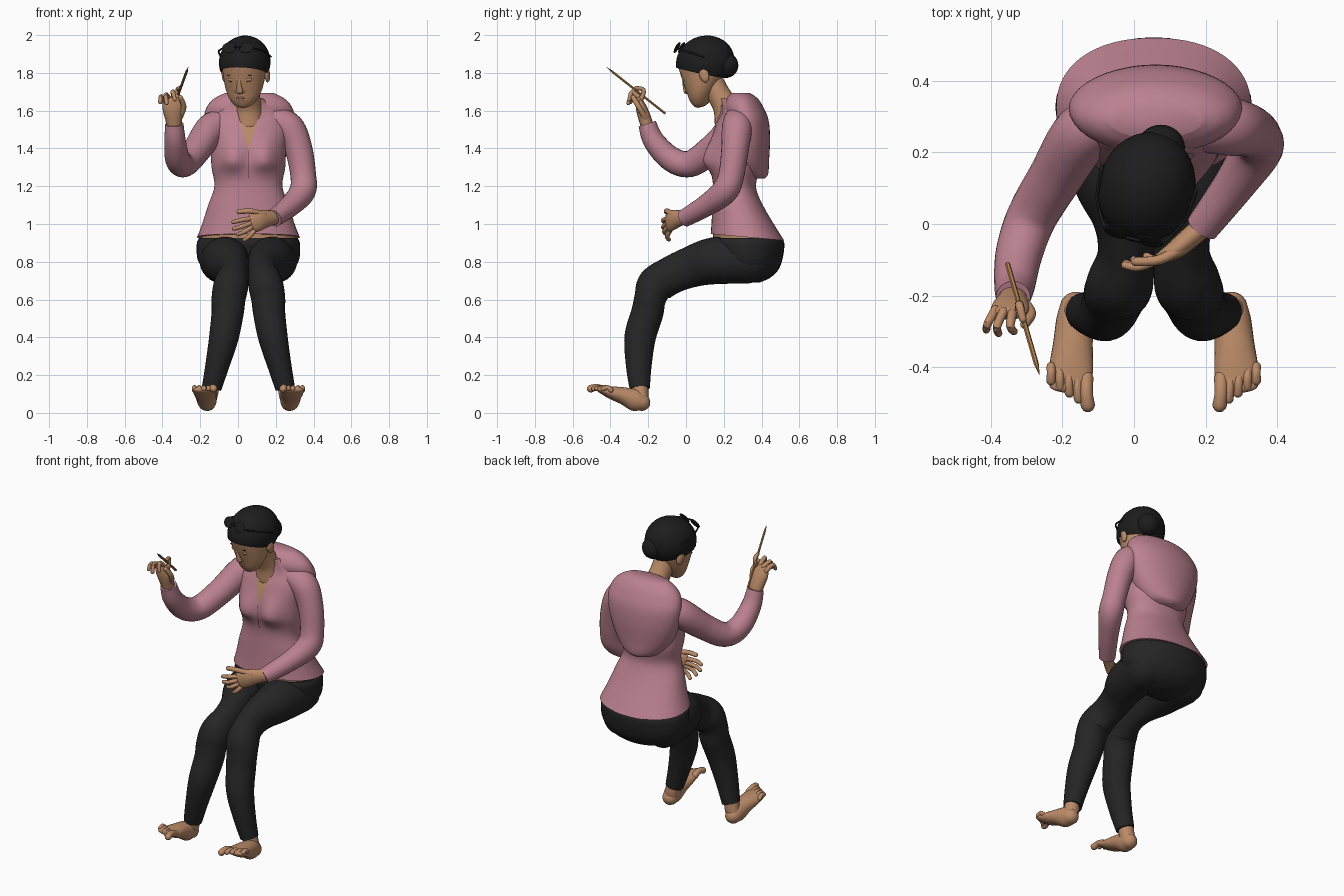
import bpy, bmesh, math
from mathutils import Vector, Matrix
from mathutils.bvhtree import BVHTree

if "Cube" in bpy.data.objects:
    bpy.data.objects.remove(bpy.data.objects["Cube"])

X, Z = Vector((1, 0, 0)), Vector((0, 0, 1))
HEM = Vector((0, .09, 1))  # the shirt hem dips at the back
MID = 0.055  # centre plane of the body
made = []


def material(name, rgb):
    m = bpy.data.materials.new(name)
    m.use_nodes = True
    m.diffuse_color = (*rgb, 1)
    m.node_tree.nodes["Principled BSDF"].inputs["Base Color"].default_value = (*rgb, 1)
    return m


PINK = material("dusty pink cloth", (0.50, 0.22, 0.28))
SEAM = material("dark pink seam", (0.25, 0.10, 0.13))
SKIN = material("skin", (0.50, 0.26, 0.14))
LIPS = material("lips", (0.42, 0.20, 0.13))
PANTS = material("black cloth", (0.018, 0.018, 0.019))
HAIR = material("black hair", (0.012, 0.012, 0.013))
WOOD = material("pencil wood", (0.42, 0.21, 0.07))


def finish(bm, name, mats, matrix=None):
    bmesh.ops.recalc_face_normals(bm, faces=bm.faces[:])
    if matrix:
        bm.transform(matrix)
    me = bpy.data.meshes.new(name)
    bm.to_mesh(me)
    bm.free()
    for m in mats:
        me.materials.append(m)
    ob = bpy.data.objects.new(name, me)
    bpy.context.collection.objects.link(ob)
    made.append(ob)
    return ob


def smooth_rows(rows, n):
    """Catmull-Rom interpolation of x, y, z, width, depth."""
    rows = [tuple(r) + (r[3],) if len(r) == 4 else tuple(r) for r in rows]
    out, last = [], len(rows) - 1
    for i in range(last):
        quad = rows[max(i - 1, 0)], rows[i], rows[i + 1], rows[min(i + 2, last)]
        for k in range(n):
            t = k / n
            out.append([(2*b + (c - a)*t + (2*a - 5*b + 4*c - d)*t*t
                         + (3*b - a - 3*c + d)*t**3) / 2 for a, b, c, d in zip(*quad)])
    return out + [list(rows[-1])]


def loft_mesh(rows, ref=X, axis=None, segs=24, ends=(True, True), n=6, power=1.0):
    rows = smooth_rows(rows, n)
    cs = [Vector(r[:3]) for r in rows]
    rings = []
    for i, r in enumerate(rows):
        tan = axis or (cs[min(i + 1, len(cs) - 1)] - cs[max(i - 1, 0)])
        rings.append((cs[i], tan.normalized(), r[3], r[4]))

    def dome(ring, sign):
        c, t, a, b = ring
        return [(c + t*sign*min(a, b)*math.sin(u), t, a*math.cos(u), b*math.cos(u))
                for u in (0.4, 0.8, 1.15, 1.45)]
    if ends[0]:
        rings = dome(rings[0], -1)[::-1] + rings
    if ends[1]:
        rings = rings + dome(rings[-1], 1)
    bm, loops = bmesh.new(), []
    for c, t, a, b in rings:
        u = (ref - t * ref.dot(t)).normalized()
        v = t.cross(u)
        loop = []
        for k in range(segs):
            co, si = math.cos(math.tau*k/segs), math.sin(math.tau*k/segs)
            co = math.copysign(abs(co)**power, co)
            si = math.copysign(abs(si)**power, si)
            loop.append(bm.verts.new(c + u*a*co + v*b*si))
        loops.append(loop)
    for p, q in zip(loops, loops[1:]):
        for k in range(segs):
            j = (k + 1) % segs
            bm.faces.new((p[k], p[j], q[j], q[k]))
    bm.faces.new(loops[0])
    bm.faces.new(loops[-1])
    return bm


def loft(name, rows, mat, matrix=None, **kw):
    return finish(loft_mesh(rows, **kw), name, [mat], matrix)


def ball_mesh(c, radii):
    bm = bmesh.new()
    bmesh.ops.create_uvsphere(bm, u_segments=32, v_segments=20, radius=1,
                              matrix=Matrix.Translation(c) @ Matrix.Diagonal((*radii, 1)))
    return bm


def ball(name, c, radii, mat, matrix=None):
    return finish(ball_mesh(c, radii), name, [mat], matrix)


def cut(bm, co, no, clear=False):
    bmesh.ops.bisect_plane(bm, geom=bm.verts[:] + bm.edges[:] + bm.faces[:],
                           plane_co=co, plane_no=no, clear_inner=clear)


# Shirt body: z, centre y, half width, half depth; open V shown as skin
body = [(.93, .325, .272, .195), (1.0, .305, .245, .17), (1.1, .277, .213, .137),
        (1.2, .257, .18, .115), (1.3, .258, .195, .128), (1.4, .262, .2, .13),
        (1.5, .278, .215, .125), (1.58, .285, .185, .1), (1.63, .265, .12, .085),
        (1.66, .24, .085, .075)]
bm = loft_mesh([(MID, y, z, a, b) for z, y, a, b in body], axis=HEM,
               segs=64, ends=(False, False), power=.9)
# Bust swelling, fuller below than above
for v in bm.verts:
    if v.co.y < .25:
        across, up = abs(v.co.x - MID) - .088, v.co.z - 1.335
        v.co.y -= .047 * math.exp(-(across/.07)**2 - (up/(.1 if up > 0 else .055))**2)
V_LOW, V_SLOPE = 1.39, 0.29
for s in (1, -1):
    cut(bm, (MID, 0, V_LOW), (s, 0, -V_SLOPE))
for f in bm.faces:
    c = f.calc_center_median()
    f.material_index = int(abs(c.x - MID) < (c.z - V_LOW) * V_SLOPE and c.y < .23)
shirt = finish(bm, "shirt_body", [PINK, SKIN])
tree = BVHTree.FromPolygons([v.co for v in shirt.data.vertices],
                            [p.vertices[:] for p in shirt.data.polygons])


def strip(name, rows, mat):
    """Thin plate laid on the shirt front; rows of z, x from, x to."""
    bm, prev = bmesh.new(), None
    for z, x0, x1 in rows:
        pair = []
        for x in (x0, x1):
            hit = tree.ray_cast(Vector((x, -1, z)), Vector((0, 1, 0)))[0]
            pair.append(bm.verts.new((x, (hit.y if hit else .2) - .007, z)))
        if prev:
            bm.faces.new((prev[0], prev[1], pair[1], pair[0]))
        prev = pair
    finish(bm, name, [mat])


for s, side in ((1, "left"), (-1, "right")):
    rows = []
    for z, w in ((1.63, .02), (1.61, .04), (1.585, .058), (1.56, .055), (1.53, .025), (1.5, .002)):
        inner = (z - V_LOW) * V_SLOPE
        rows.append((z, MID + s*inner, MID + s*(inner + w)))
    strip(side + "_collar", rows, PINK)
strip("placket_seam", [(1.39 - .03*i, MID - .002, MID + .002) for i in range(6)], SEAM)

# Draped hood on the back
hood = [(1.24, .33, .07, .085), (1.265, .33, .125, .105), (1.34, .325, .185, .115),
        (1.45, .325, .228, .12), (1.55, .322, .242, .115), (1.62, .303, .225, .106),
        (1.665, .296, .185, .083), (1.693, .29, .13, .05)]
loft("hood", [(MID + .005, y, z, a, b) for z, y, a, b in hood], PINK, axis=Z, segs=40,
     ends=(False, False))

# Sleeves
loft("right_sleeve", [(-.08, .28, 1.54, .07), (-.145, .25, 1.5, .083), (-.22, .13, 1.39, .075),
                      (-.285, .02, 1.318, .07), (-.32, -.08, 1.345, .066),
                      (-.333, -.17, 1.44, .057), (-.337, -.205, 1.53, .048)],
     PINK, ends=(True, False))
loft("left_sleeve", [(.19, .27, 1.55, .07), (.27, .27, 1.51, .08), (.32, .26, 1.4, .073),
                     (.345, .24, 1.26, .068), (.342, .205, 1.175, .07), (.28, .11, 1.1, .058),
                     (.19, -.01, 1.03, .047)], PINK, ends=(True, False))


# Hands: a flat palm and bent fingers
def hand(side, palm, ref, fingers):
    loft(side + "_palm", palm, SKIN, ref=ref, segs=16)
    for label, path in zip(("little", "ring", "middle", "index", "thumb"), fingers):
        r = .016 if label == "thumb" else .0135
        loft(f"{side}_{label}_finger", [(*p, r * (1 - .1*i)) for i, p in enumerate(path)],
             SKIN, ref=Vector((.3, .5, .8)), segs=10, n=4)


hand("right", [(-.337, -.2, 1.5, .037, .033), (-.34, -.215, 1.55, .044, .034),
               (-.345, -.235, 1.61, .054, .03), (-.35, -.248, 1.655, .049, .019)], X,
     [[(-.387, -.24, 1.645), (-.407, -.275, 1.675), (-.412, -.295, 1.645)],
      [(-.365, -.245, 1.665), (-.382, -.285, 1.685), (-.378, -.305, 1.64)],
      [(-.34, -.25, 1.67), (-.345, -.285, 1.7), (-.335, -.3, 1.66)],
      [(-.318, -.235, 1.665), (-.32, -.225, 1.71), (-.31, -.265, 1.72)],
      [(-.31, -.215, 1.56), (-.287, -.25, 1.62), (-.305, -.28, 1.67)]])
hand("left", [(.2, 0, 1.035, .036, .03), (.16, -.035, 1.03, .044, .03),
              (.115, -.072, 1.02, .054, .027), (.08, -.092, 1.005, .052, .018)], Z,
     [[(.085, -.085, .965), (.06, -.1, .935), (.035, -.09, .917)],
      [(.075, -.092, .985), (.035, -.115, .96), (.0, -.1, .945)],
      [(.07, -.095, 1.005), (.015, -.12, .985), (-.022, -.11, .975)],
      [(.075, -.095, 1.03), (.015, -.12, 1.02), (-.025, -.115, 1.01)],
      [(.14, -.065, 1.05), (.07, -.1, 1.068), (.005, -.105, 1.065)]])

# Pencil
tail, tip = Vector((-.353, -.11, 1.585)), Vector((-.264, -.42, 1.83))
loft("pencil", [(*tail, .007), (*tail.lerp(tip, .9), .007), (*tip, .001)], WOOD,
     segs=6, n=1, ends=(False, False))

# Trousers, a sliver of bare waist, and feet
seat = [(.69, .33, .1, .06), (.715, .333, .17, .112), (.755, .335, .23, .152),
        (.81, .33, .268, .18), (.89, .325, .274, .196), (.925, .322, .262, .186)]
loft("trouser_seat", [(MID, y, z, a, b) for z, y, a, b in seat], PANTS, axis=Z, segs=40,
     ends=(False, False))
loft("bare_waist", [(MID, .322, .9, .25, .178), (MID, .32, .94, .25, .178)], SKIN, axis=HEM,
     segs=40, ends=(False, False), n=1)
LEG = [(-.08, .33, .81, .125), (-.06, .15, .805, .12, .124), (-.027, .02, .77, .09, .108),
       (-.022, -.08, .728, .079, .1), (-.037, -.16, .675, .092, .1), (-.05, -.19, .605, .09, .084),
       (-.055, -.205, .53, .085, .085), (-.075, -.243, .4, .078, .083),
       (-.11, -.25, .25, .063, .068), (-.14, -.245, .13, .052, .054)]
ANKLE = [(-.14, -.245, .17, .042), (-.148, -.243, .11, .044), (-.158, -.243, .07, .044)]
FOOT = [(-.162, -.235, .056, .046, .046), (-.165, -.27, .068, .052, .058),
        (-.17, -.33, .09, .055, .046), (-.175, -.4, .108, .061, .033), (-.178, -.455, .124, .058, .017)]
for side, flip in (("right", False), ("left", True)):
    def place(rows):
        return [(2*MID - r[0] if flip else r[0], *r[1:]) for r in rows]
    loft(side + "_trouser_leg", place(LEG), PANTS, segs=32, ends=(True, False))
    loft(side + "_ankle", place(ANKLE), SKIN)
    loft(side + "_foot", place(FOOT), SKIN)
    for i in range(5):
        x, r = -.133 - .0245*i, (.02 if i == 0 else .0135)
        toe = [(x, -.43 + .008*i, .12, r), (x, -.47 + .014*i, .135, r * .9),
               (x + .004 - .001*i, -.505 + .017*i, .128, r)]
        loft(f"{side}_toe_{i + 1}", place(toe), SKIN, segs=12, n=3)

# Neck and head, bowed forward and turned
loft("neck", [(.06, .235, 1.54, .085), (.058, .21, 1.62, .068), (.05, .165, 1.7, .062),
              (.04, .12, 1.78, .065)], SKIN)
HEAD = (Matrix.Translation((.035, .1, 1.845)) @ Matrix.Rotation(math.radians(-15), 4, 'Z')
        @ Matrix.Rotation(math.radians(18), 4, 'X'))
skull = [(-.207, -.085, .025, .022), (-.194, -.08, .052, .044), (-.16, -.065, .08, .07),
         (-.12, -.045, .098, .092), (-.07, -.025, .109, .115), (-.01, -.008, .116, .133),
         (.05, 0, .115, .137), (.1, 0, .095, .115)]
loft("face", [(0, y, z, a, b) for z, y, a, b in skull], SKIN, HEAD, axis=Z, segs=40,
     ends=(False, False))
loft("nose", [(0, -.13, -.035, .011), (0, -.137, -.075, .014), (0, -.141, -.104, .018, .014)],
     SKIN, HEAD, segs=16)
ball("nostrils", (0, -.132, -.108), (.027, .013, .011), SKIN, HEAD)
ball("upper_lip", (0, -.13, -.143), (.028, .009, .007), LIPS, HEAD)
ball("lower_lip", (0, -.128, -.155), (.024, .01, .008), LIPS, HEAD)
for s, side in ((1, "left"), (-1, "right")):
    ball(side + "_eyelid", (s*.043, -.121, -.045), (.022, .012, .012), SKIN, HEAD)
    ball(side + "_lash_line", (s*.043, -.128, -.053), (.015, .005, .0015), HAIR, HEAD)
    ball(side + "_eyebrow", (s*.046, -.126, -.02), (.022, .005, .0015), HAIR, HEAD)
    ball(side + "_ear", (s*.117, .008, -.06), (.014, .026, .042), SKIN, HEAD)

# Hair cap cut along the hairline, and bun
bm = ball_mesh((0, .005, .01), (.135, .158, .14))
cut(bm, (0, -.14, .027), (0, .5, .87), clear=True)
finish(bm, "hair_cap", [HAIR], HEAD)
ball("hair_bun", (.075, .213, 1.84), (.067, .064, .066), HAIR)

# Glasses pushed up on the hair
for s, side in ((1, "left"), (-1, "right")):
    tilt = Matrix.Translation((s*.046, -.106, .128)) @ Matrix.Rotation(.78, 4, 'X')
    ball(side + "_lens", (0, 0, 0), (.039, .032, .005), HAIR, HEAD @ tilt)
    loft(side + "_glasses_arm", [(s*.085, -.102, .122, .005), (s*.125, -.04, .085, .005),
                                 (s*.136, .04, .03, .005)], HAIR, HEAD, ref=Z, segs=8)
loft("glasses_bridge", [(-.015, -.112, .133, .005), (.015, -.112, .133, .005)], HAIR, HEAD,
     ref=Z, segs=8)

# Smooth shading with sharp rims
bpy.ops.object.select_all(action='DESELECT')
for ob in made:
    ob.select_set(True)
bpy.context.view_layer.objects.active = made[0]
bpy.ops.object.shade_smooth_by_angle(angle=math.radians(45))
